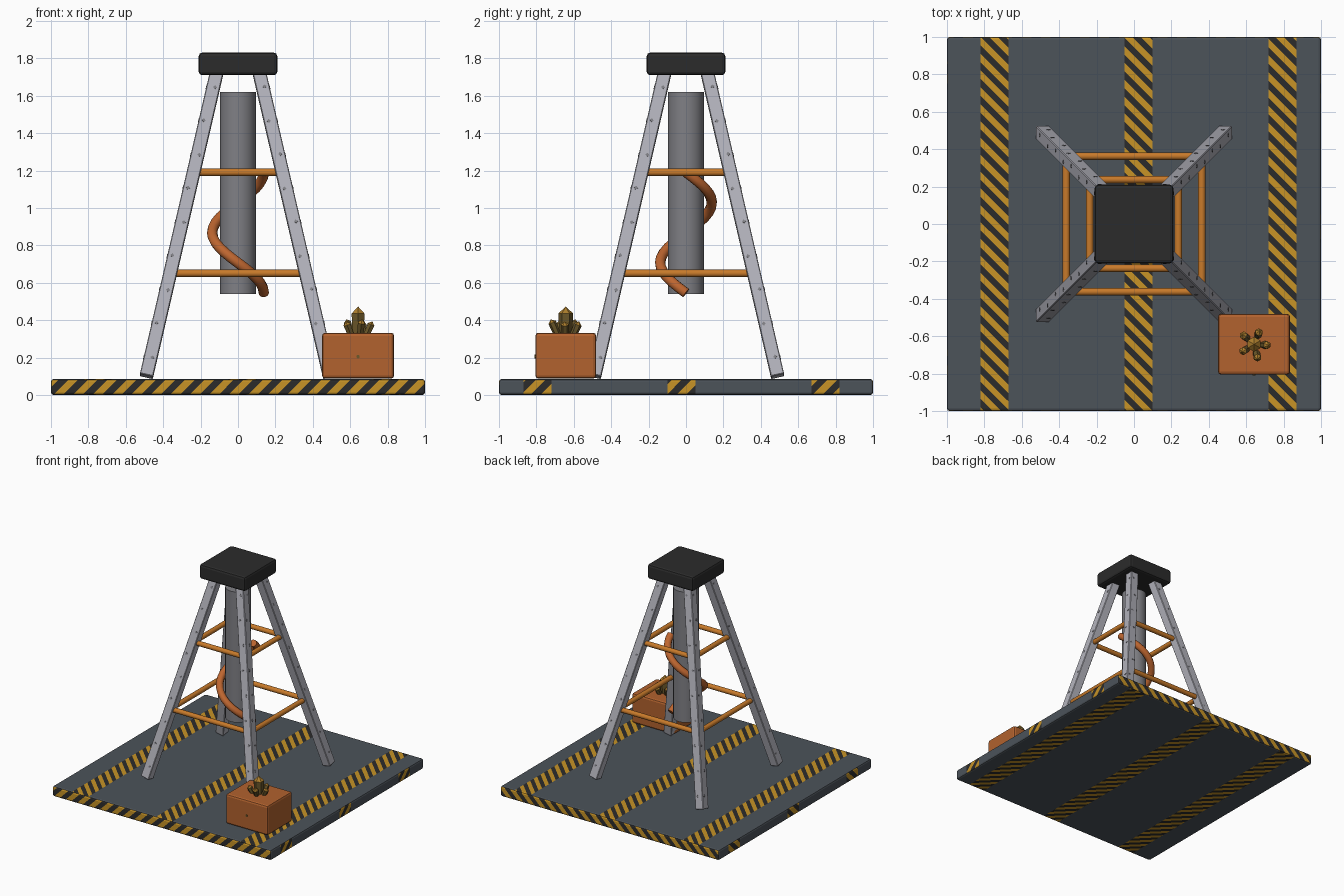
import bpy, bmesh
from math import floor, sin, cos, pi, radians
from mathutils import Vector, Matrix

cube = bpy.data.objects.get("Cube")
if cube:
    bpy.data.objects.remove(cube)


def material(name, r, g, b):
    col = [(c / 255 / 12.92 if c < 11 else ((c / 255 + 0.055) / 1.055) ** 2.4) for c in (r, g, b)] + [1]
    m = bpy.data.materials.new(name)
    m.use_nodes = True
    m.diffuse_color = col
    m.node_tree.nodes["Principled BSDF"].inputs["Base Color"].default_value = col
    return m


DECK = material("slate_grey", 76, 83, 90)
BLACK = material("charcoal", 43, 43, 43)
YELLOW = material("hazard_yellow", 200, 148, 38)
STEEL = material("light_steel", 178, 178, 187)
IRON = material("mid_grey", 128, 128, 133)
AMBER = material("amber", 200, 122, 42)
COPPER = material("copper", 190, 102, 48)
CRATE = material("burnt_orange", 178, 98, 46)
OLIVE = material("olive_brown", 108, 88, 42)
GOLD = material("old_gold", 172, 126, 45)


def make(name, bm, mats, matrix=None, smooth=False):
    bmesh.ops.recalc_face_normals(bm, faces=bm.faces[:])
    mesh = bpy.data.meshes.new(name)
    bm.to_mesh(mesh)
    bm.free()
    for m in mats:
        mesh.materials.append(m)
    ob = bpy.data.objects.new(name, mesh)
    bpy.context.collection.objects.link(ob)
    if matrix:
        ob.matrix_world = matrix
    if smooth:
        smooth_shade(ob)
    return ob


def smooth_shade(ob):
    bpy.ops.object.select_all(action='DESELECT')
    ob.select_set(True)
    bpy.context.view_layer.objects.active = ob
    bpy.ops.object.shade_smooth_by_angle(angle=radians(40))


def box(size, bevel, center=(0, 0, 0), segments=2):
    bm = bmesh.new()
    bmesh.ops.create_cube(bm, size=1, matrix=Matrix.Translation(center) @ Matrix.Diagonal((*size, 1)))
    bmesh.ops.bevel(bm, geom=bm.edges[:], offset=bevel, segments=segments, profile=0.5, affect='EDGES')
    bm.normal_update()
    return bm


def rod(name, a, b, radius, mat, sides=16):
    a, b = Vector(a), Vector(b)
    bm = bmesh.new()
    bmesh.ops.create_cone(bm, cap_ends=True, segments=sides, radius1=radius, radius2=radius, depth=(b - a).length)
    turn = (b - a).to_track_quat('Z', 'Y').to_matrix().to_4x4()
    return make(name, bm, [mat], Matrix.Translation((a + b) / 2) @ turn, True)


# Deck plate, cut into hazard bands and diagonal stripes
BANDS = ((-0.82, -0.67), (-0.05, 0.10), (0.72, 0.87))


def in_band(v):
    return any(a < v < b for a, b in BANDS)


def zone(f):
    c, n = f.calc_center_median(), f.normal
    if abs(n.y) > 0.5:
        return "end"
    if abs(n.z) > 0.5 and in_band(c.x):
        return "flat"
    if abs(n.x) > 0.5 and in_band(-c.y if n.x > 0 else c.y):
        return "side"
    return None


def cut(bm, test, co, no):
    faces = [f for f in bm.faces if test(f)]
    geom = set(faces)
    for f in faces:
        geom.update(f.edges)
        geom.update(f.verts)
    bmesh.ops.bisect_plane(bm, geom=list(geom), dist=1e-5, plane_co=co, plane_no=no)


STRIPES = {"end": (Vector((1, 0, -1)), 0.052),
           "flat": (Vector((1, 1, 0)), 0.045),
           "side": (Vector((0, 1, -1)), 0.052)}
deck = box((2, 2, 0.085), 0.014, (0, 0, 0.0425))
for band in BANDS:
    for v in band:
        cut(deck, lambda f: abs(f.normal.z) > 0.5, (v, 0, 0), (1, 0, 0))
        cut(deck, lambda f: f.normal.x > 0.5, (0, -v, 0), (0, 1, 0))
        cut(deck, lambda f: f.normal.x < -0.5, (0, v, 0), (0, 1, 0))
for kind, (direction, step) in STRIPES.items():
    count = int(2.1 / step)
    for i in range(-count, count + 1):
        point = direction * (i * step / direction.length_squared)
        cut(deck, lambda f: zone(f) == kind, point, direction)
for f in deck.faces:
    kind = zone(f)
    if kind:
        direction, step = STRIPES[kind]
        f.material_index = 1 + floor(f.calc_center_median().dot(direction) / step) % 2
make("deck_plate", deck, [DECK, BLACK, YELLOW])


# Four leaning legs with small diamond rivet plates on the outer faces
def leg_offset(z):
    return 0.49 - 0.2317 * (z - 0.1)


WIDTH = 0.072
for sx in (-1, 1):
    for sy in (-1, 1):
        foot = Vector((sx * leg_offset(0.1), sy * leg_offset(0.1), 0.1))
        top = Vector((sx * leg_offset(1.76), sy * leg_offset(1.76), 1.76))
        axis = top - foot
        leg = box((WIDTH, WIDTH, axis.length), 0.004, (0, 0, axis.length / 2), 1)
        for i in range(9):
            up = Matrix.Translation((0, 0, 0.1 + i * 0.19))
            side = (0.5 - i % 2) * 0.02
            for angle, sign, across in (('Y', sx, Vector((0, side, 0))), ('X', sy, Vector((side, 0, 0)))):
                out = Vector((sign, 0, 0)) if angle == 'Y' else Vector((0, sign, 0))
                place = up @ Matrix.Translation(out * WIDTH / 2 + across) @ Matrix.Rotation(pi / 2, 4, angle)
                made = bmesh.ops.create_cone(leg, cap_ends=True, segments=4, radius1=0.011,
                                             radius2=0.011, depth=0.004, matrix=place)
                for f in {f for v in made["verts"] for f in v.link_faces}:
                    f.material_index = 1
        turn = Vector((0, 0, 1)).rotation_difference(axis).to_matrix().to_4x4()
        name = ("back" if sy > 0 else "front") + ("_left" if sx > 0 else "_right") + "_leg"
        make(name, leg, [STEEL, IRON], Matrix.Translation(foot) @ turn)

# Two square rings of cross braces
for level, z in (("lower", 0.65), ("upper", 1.19)):
    d = leg_offset(z)
    for s, (yside, xside) in ((-1, ("front", "right")), (1, ("back", "left"))):
        rod(f"{level}_{yside}_brace", (-d, s * d, z), (d, s * d, z), 0.02, AMBER)
        rod(f"{level}_{xside}_brace", (s * d, -d, z), (s * d, d, z), 0.02, AMBER)

# Cap block and hanging drill column
make("cap_block", box((0.42, 0.42, 0.12), 0.018, (0, 0, 1.77)), [BLACK])
rod("drill_column", (0, 0, 0.54), (0, 0, 1.62), 0.096, IRON, 32)

# Pipe winding once round the column
curve = bpy.data.curves.new("spiral_pipe", 'CURVE')
curve.dimensions = '3D'
curve.bevel_depth = 0.028
curve.bevel_resolution = 3
curve.use_fill_caps = True
spline = curve.splines.new('POLY')
TURNS = 24
spline.points.add(TURNS)
for i, p in enumerate(spline.points):
    a = -2 * pi * i / TURNS
    p.co = (0.138 * cos(a), 0.138 * sin(a), 0.545 + 0.645 * i / TURNS, 1)
curve.materials.append(COPPER)
pipe = bpy.data.objects.new("spiral_pipe", curve)
bpy.context.collection.objects.link(pipe)
bpy.ops.object.select_all(action='DESELECT')
pipe.select_set(True)
bpy.context.view_layer.objects.active = pipe
bpy.ops.object.convert(target='MESH')
smooth_shade(bpy.context.view_layer.objects.active)

# Ore crate with a small front stud
make("ore_crate", box((0.385, 0.325, 0.245), 0.016, (0.642, -0.643, 0.21)), [CRATE])
rod("crate_stud", (0.642, -0.809, 0.205), (0.642, -0.803, 0.205), 0.01, OLIVE, 6)


# Crystal cluster: six-sided prisms with pointed gold tips
def crystal(name, base, direction, radius, body, tip):
    bm = bmesh.new()
    bmesh.ops.create_cone(bm, cap_ends=True, segments=6, radius1=radius * 0.85, radius2=radius,
                          depth=body, matrix=Matrix.Translation((0, 0, body / 2)))
    made = bmesh.ops.create_cone(bm, cap_ends=False, segments=6, radius1=radius, radius2=0,
                                 depth=tip, matrix=Matrix.Translation((0, 0, body + tip / 2)))
    for f in {f for v in made["verts"] for f in v.link_faces}:
        f.material_index = 1
    turn = Vector((0, 0, 1)).rotation_difference(Vector(direction)).to_matrix().to_4x4()
    make(name, bm, [OLIVE, GOLD], Matrix.Translation(base) @ turn)


crystal("centre_crystal", (0.642, -0.643, 0.325), (0, 0, 1), 0.04, 0.11, 0.038)
for i in range(5):
    a = radians(68 + 72 * i)
    out = Vector((cos(a), sin(a), 0))
    crystal(f"side_crystal_{i + 1}", Vector((0.642, -0.643, 0.322)) + out * 0.045,
            out * 0.45 + Vector((0, 0, 1)), 0.022, 0.06 + 0.012 * (i % 2), 0.018)
